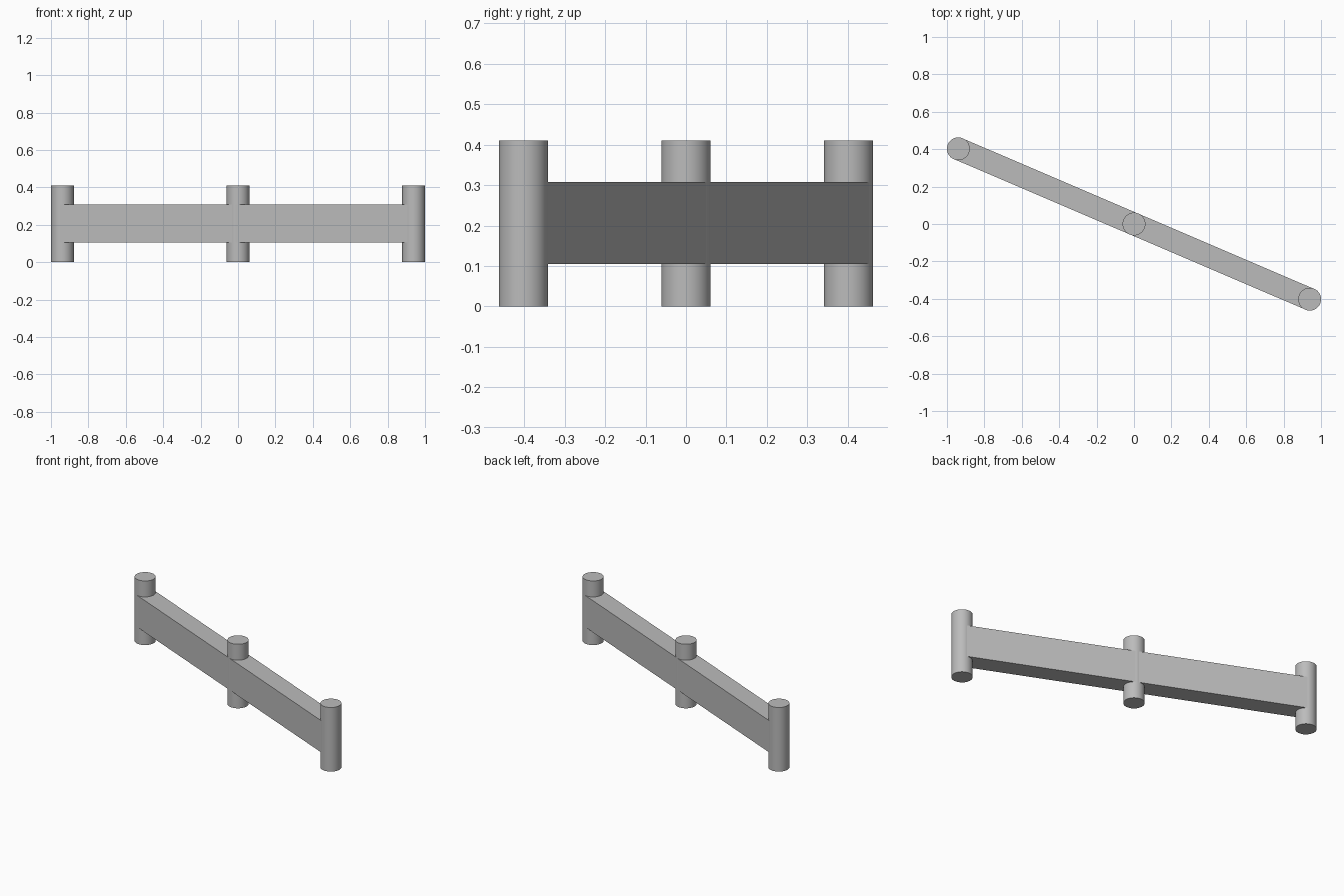
import bpy
import math

cube = bpy.data.objects.get("Cube")
if cube:
    bpy.data.objects.remove(cube, do_unlink=True)

END_X, END_Y = 0.939, -0.402
POST_RADIUS, POST_HEIGHT = 0.061, 0.41
RAIL_BOTTOM, RAIL_TOP, RAIL_THICKNESS = 0.105, 0.308, 0.12

grey = bpy.data.materials.new("plain grey")
grey.use_nodes = True
colour = (0.5, 0.5, 0.5, 1)
grey.diffuse_color = colour
grey.node_tree.nodes["Principled BSDF"].inputs["Base Color"].default_value = colour


def finish(name):
    obj = bpy.context.object
    obj.name = name
    obj.data.materials.append(grey)
    return obj


# Three round posts along the slanted line
for name, t in (("left_post", 1), ("middle_post", 0), ("right_post", -1)):
    bpy.ops.mesh.primitive_cylinder_add(
        vertices=48, radius=POST_RADIUS, depth=POST_HEIGHT,
        location=(t * END_X, t * END_Y, POST_HEIGHT / 2))
    finish(name)
    bpy.ops.object.shade_smooth_by_angle(angle=math.radians(40))

# Solid rail running between the centres of the end posts
bpy.ops.mesh.primitive_cube_add(
    size=1, location=(0, 0, (RAIL_BOTTOM + RAIL_TOP) / 2),
    rotation=(0, 0, math.atan2(END_Y, END_X)))
rail = finish("rail")
rail.scale = (2 * math.hypot(END_X, END_Y), RAIL_THICKNESS, RAIL_TOP - RAIL_BOTTOM)
bpy.ops.object.transform_apply(location=False, rotation=False, scale=True)
